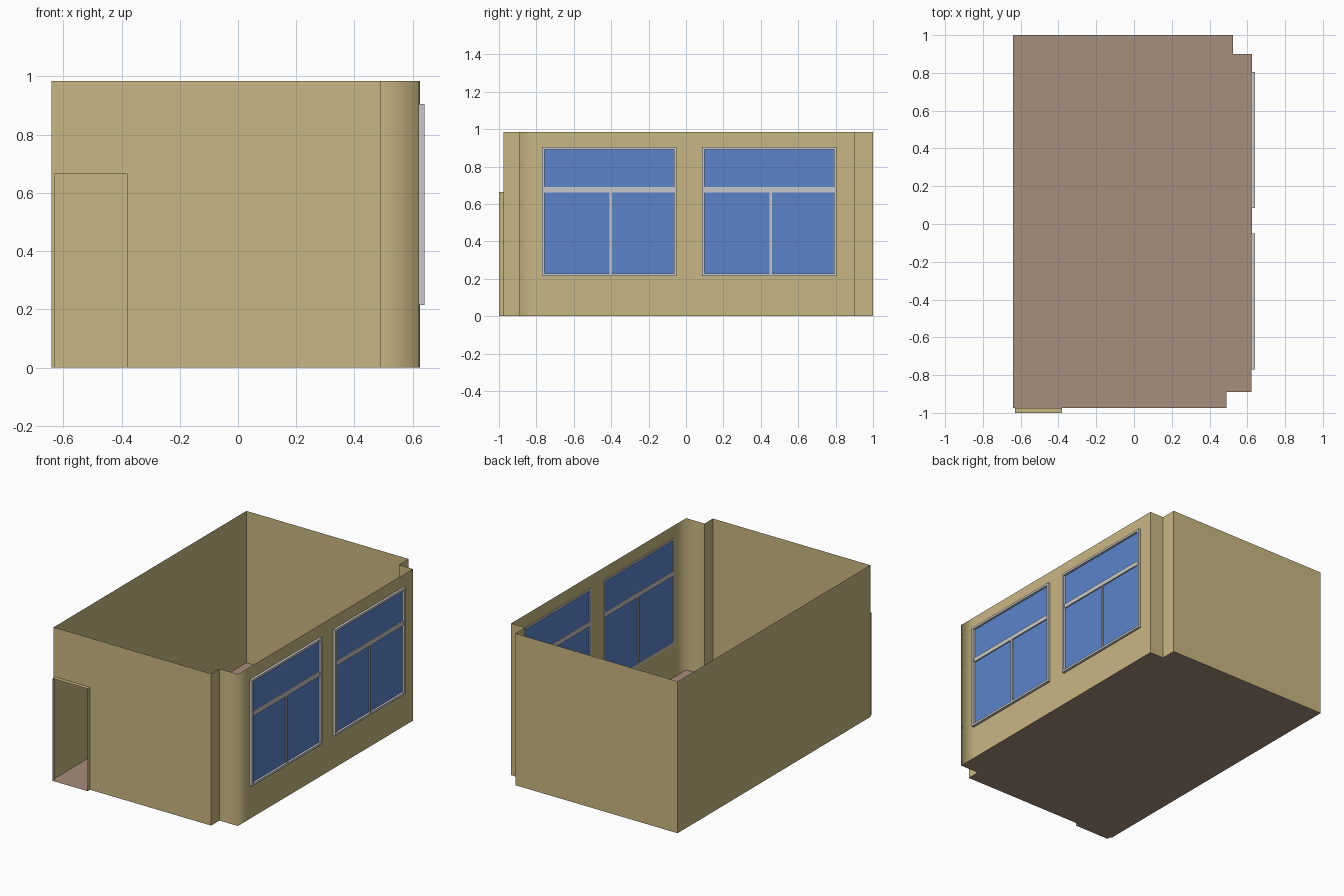
import bpy, bmesh
from mathutils import Vector

if "Cube" in bpy.data.objects:
    bpy.data.objects.remove(bpy.data.objects["Cube"])

H = 0.985                                   # wall height
DOOR = (-0.63, -0.38, 0.665)                # x0, x1, top
WINDOWS = [(-0.77, -0.05), (0.085, 0.805)]  # y ranges
WZ = (0.215, 0.905)                         # window bottom and top
# Floor plan, anticlockwise from above, with two notched corners
PLAN = [(-0.64, -0.975), (0.49, -0.975), (0.49, -0.89), (0.622, -0.89),
        (0.625, 0.90), (0.525, 0.90), (0.525, 1.0), (-0.64, 1.0)]
ZS = [0, WZ[0], DOOR[2], WZ[1], H]


def material(name, rgb):
    m = bpy.data.materials.new(name)
    m.diffuse_color = (*rgb, 1)
    m.use_nodes = True
    m.node_tree.nodes["Principled BSDF"].inputs["Base Color"].default_value = m.diffuse_color
    return m


TAN = material("tan wall", (0.584, 0.474, 0.227))
BROWN = material("brown floor", (0.386, 0.271, 0.202))
BLUE = material("blue glass", (0.107, 0.227, 0.597))
GREY = material("light grey frame", (0.58, 0.58, 0.58))


def make(name, bm, mat):
    me = bpy.data.meshes.new(name)
    bm.to_mesh(me)
    bm.free()
    me.materials.append(mat)
    ob = bpy.data.objects.new(name, me)
    bpy.context.collection.objects.link(ob)
    return ob


def face(bm, pts):
    return bm.faces.new([bm.verts.new(p) for p in pts])


def wall(bm, a, b, axis, cuts=(), is_hole=lambda u, z: False):
    """Single-sheet wall from a to b, cut in a grid with holes left open."""
    a, b = Vector(a), Vector(b)
    us = [a[axis], *cuts, b[axis]]
    pt = lambda u: a.lerp(b, (u - a[axis]) / (b[axis] - a[axis]))
    for u0, u1 in zip(us, us[1:]):
        for z0, z1 in zip(ZS, ZS[1:]):
            if not is_hole((u0 + u1) / 2, (z0 + z1) / 2):
                p, q = pt(u0), pt(u1)
                face(bm, [(*p, z0), (*q, z0), (*q, z1), (*p, z1)])


# Walls: front has the door opening, right has the window openings
bm = bmesh.new()
for i, a in enumerate(PLAN):
    b = PLAN[(i + 1) % len(PLAN)]
    axis = 0 if abs(a[0] - b[0]) > abs(a[1] - b[1]) else 1
    if i == 0:
        wall(bm, a, b, axis, DOOR[:2],
             lambda u, z: DOOR[0] < u < DOOR[1] and z < DOOR[2])
    elif i == 3:
        wall(bm, a, b, axis, [y for w in WINDOWS for y in w],
             lambda u, z: WZ[0] < z < WZ[1] and any(w[0] < u < w[1] for w in WINDOWS))
    else:
        wall(bm, a, b, axis)
bmesh.ops.remove_doubles(bm, verts=bm.verts, dist=1e-4)
# Only the front right outer corner is shaded softly
for f in bm.faces:
    f.smooth = True
for e in bm.edges:
    e.smooth = all((v.co.xy - Vector(PLAN[3])).length < 1e-3 for v in e.verts)
make("walls", bm, TAN)

# Door surround: two jambs and a head standing proud of the front wall
bm = bmesh.new()
x0, x1, zt = DOOR
y0, y1 = -1.0, -0.975
face(bm, [(x0, y1, 0), (x0, y0, 0), (x0, y0, zt), (x0, y1, zt)])
face(bm, [(x1, y0, 0), (x1, y1, 0), (x1, y1, zt), (x1, y0, zt)])
face(bm, [(x0, y0, zt), (x1, y0, zt), (x1, y1, zt), (x0, y1, zt)])
make("door_surround", bm, TAN)

# Floor with the door threshold
bm = bmesh.new()
face(bm, [(x, y, 0) for x, y in PLAN])
face(bm, [(x0, y0, 0), (x1, y0, 0), (x1, y1, 0), (x0, y1, 0)])
make("floor", bm, BROWN)


def bar(bm, lo, hi):
    vs = bmesh.ops.create_cube(bm, size=1)["verts"]
    for v in vs:
        v.co = [lo[k] if v.co[k] < 0 else hi[k] for k in range(3)]


# Windows: border, transom, lower mullion and a glass sheet
T = 0.014
XI, XO, XB = 0.620, 0.640, 0.634
for n, (ya, yb) in enumerate(WINDOWS, 1):
    za, zb = WZ
    ym = (ya + yb) / 2 + 0.008
    bm = bmesh.new()
    bar(bm, (XI, ya, za), (XO, ya + T, zb))
    bar(bm, (XI, yb - T, za), (XO, yb, zb))
    bar(bm, (XI, ya + T, za), (XO, yb - T, za + T))
    bar(bm, (XI, ya + T, zb - T), (XO, yb - T, zb))
    bar(bm, (XI, ya + T, 0.662), (XB, yb - T, 0.69))
    bar(bm, (XI, ym - 0.006, za + T), (XB, ym + 0.006, 0.662))
    make(f"window_frame_{n}", bm, GREY)
    bm = bmesh.new()
    g = 0.626
    face(bm, [(g, ya + T, za + T), (g, yb - T, za + T),
              (g, yb - T, zb - T), (g, ya + T, zb - T)])
    make(f"window_glass_{n}", bm, BLUE)
